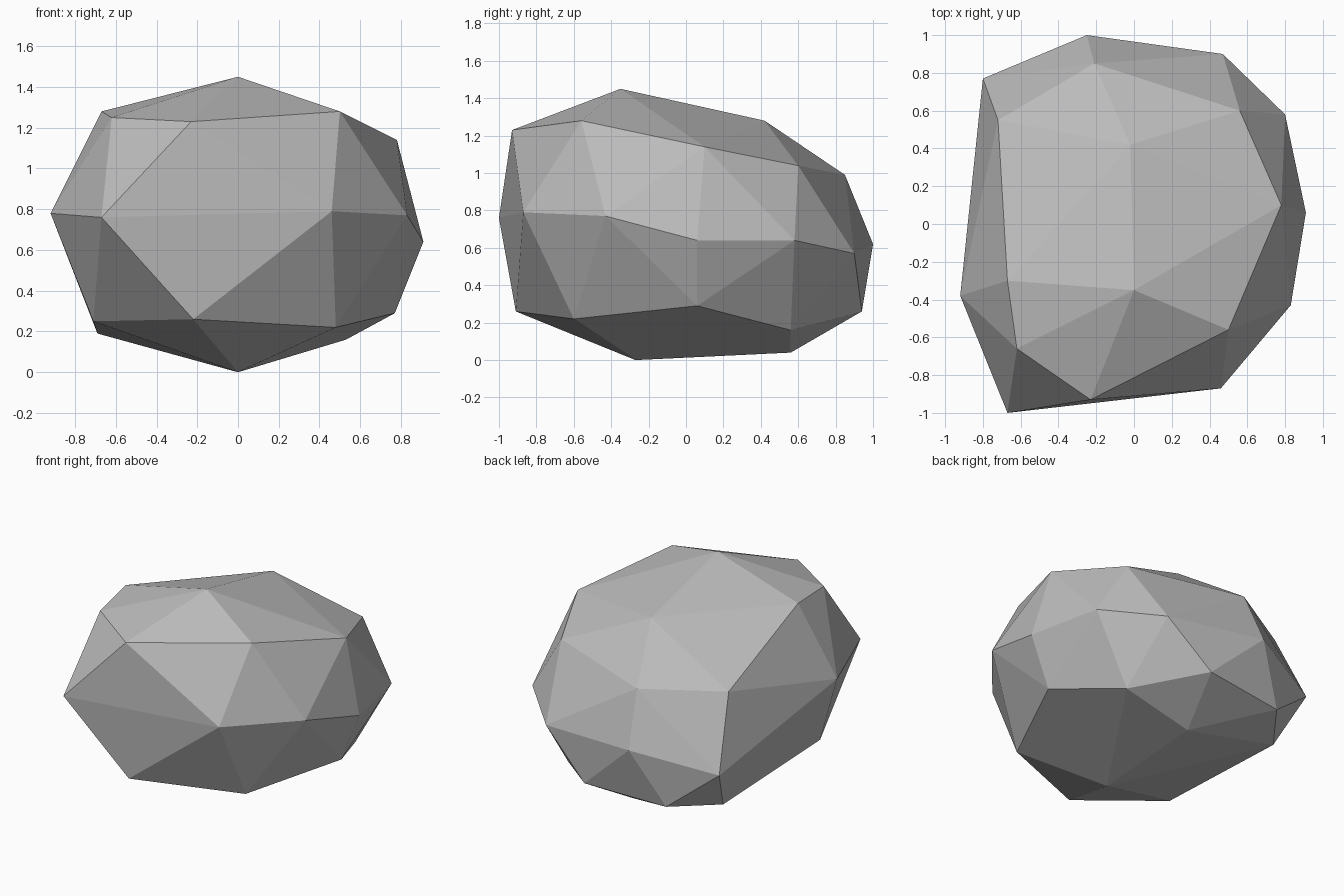
import bpy
import bmesh

# Remove the default cube if present
default_cube = bpy.data.objects.get("Cube")
if default_cube:
    bpy.data.objects.remove(default_cube, do_unlink=True)


def make_material(name, colour):
    """Plain matte material with one flat colour."""
    material = bpy.data.materials.new(name)
    material.use_nodes = True
    material.diffuse_color = colour
    shader = material.node_tree.nodes["Principled BSDF"]
    shader.inputs["Base Color"].default_value = colour
    shader.inputs["Roughness"].default_value = 1
    return material


def build_hull(name, rings, material):
    """Wrap rings of corner points in a flat-faced convex skin."""
    mesh_builder = bmesh.new()
    for ring in rings:
        for corner in ring:
            mesh_builder.verts.new(corner)
    result = bmesh.ops.convex_hull(mesh_builder, input=mesh_builder.verts)

    # Discard any corner that ends up inside the skin
    loose = [v for v in mesh_builder.verts if not v.link_faces]
    bmesh.ops.delete(mesh_builder, geom=loose, context="VERTS")
    bmesh.ops.recalc_face_normals(mesh_builder, faces=mesh_builder.faces)
    for face in mesh_builder.faces:
        face.smooth = False

    mesh = bpy.data.meshes.new(name)
    mesh_builder.to_mesh(mesh)
    mesh_builder.free()
    mesh.materials.append(material)
    rock = bpy.data.objects.new(name, mesh)
    bpy.context.scene.collection.objects.link(rock)
    return rock


# Crown: the highest corners of the boulder
crown = [
    (0, -.35, 1.45), (-.02, .42, 1.28), (-.67, -.3, 1.28),
    (-.62, -.66, 1.25), (-.23, -.93, 1.23), (.5, -.56, 1.28),
]

# Shoulder: the sloping edge at the left and back
shoulder = [
    (.78, .1, 1.14), (.56, .6, 1.04), (-.21, .85, .99), (-.72, .55, .99),
]

# Belt: the widest ring, all the way round
belt = [
    (-.25, 1, .62), (.47, .9, .57), (.8, .58, .64), (.91, .06, .64),
    (.83, -.43, .77), (.46, -.87, .79), (-.67, -1, .76),
    (-.92, -.38, .78), (-.8, .77, .5),
]

# Skirt: the ring where the sides turn under
skirt = [
    (-.22, -.91, .26), (.48, -.6, .22), (.77, .06, .29), (.53, .56, .16),
    (.14, .94, .26), (-.46, .88, .23), (-.69, .57, .19), (-.71, -.49, .25),
]

# Foot: the two corners the boulder rests on
foot = [(0, -.27, 0), (.02, .56, .04)]

stone_grey = make_material("stone grey", (.5, .5, .5, 1))
build_hull("boulder", [crown, shoulder, belt, skirt, foot], stone_grey)
